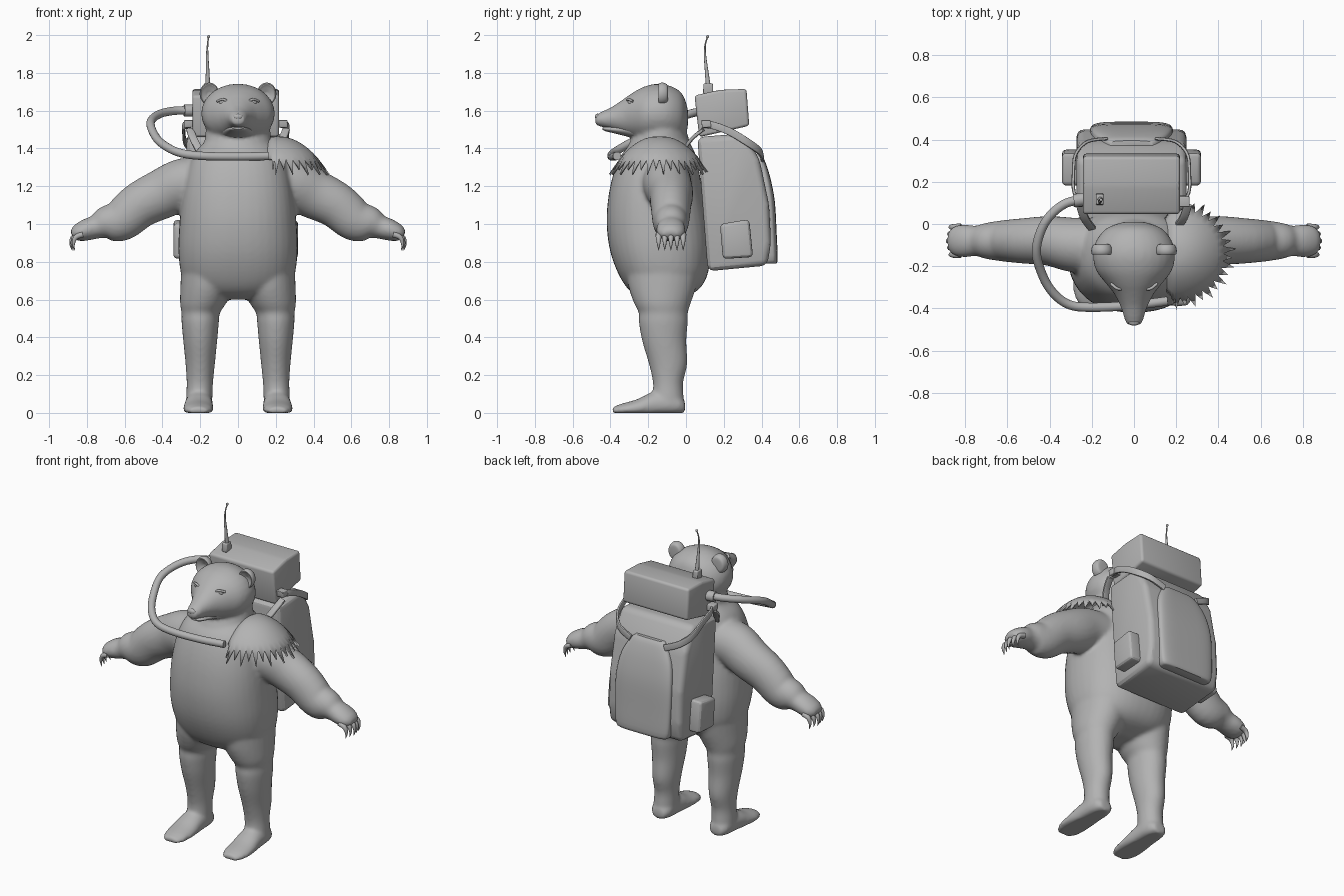
import bpy, bmesh, math
from mathutils import Vector

cube = bpy.data.objects.get("Cube")
if cube:
    bpy.data.objects.remove(cube, do_unlink=True)

X, Y, Z = Vector((1, 0, 0)), Vector((0, 1, 0)), Vector((0, 0, 1))

grey = bpy.data.materials.new("plain_grey")
grey.use_nodes = True
shade = (0.45, 0.45, 0.45, 1)
grey.diffuse_color = shade
grey.node_tree.nodes["Principled BSDF"].inputs["Base Color"].default_value = shade


def finish(name, bm, angle=0.7):
    """Turn a bmesh into a named, smooth shaded object."""
    bmesh.ops.recalc_face_normals(bm, faces=bm.faces)
    mesh = bpy.data.meshes.new(name)
    bm.to_mesh(mesh)
    bm.free()
    mesh.materials.append(grey)
    mesh.shade_smooth()
    mesh.set_sharp_from_angle(angle=angle)
    obj = bpy.data.objects.new(name, mesh)
    bpy.context.collection.objects.link(obj)
    return obj


def spline(points, steps):
    """Catmull-Rom interpolation of equal-length tuples."""
    result = []
    last = len(points) - 1
    for i in range(last):
        a, b, c, d = (points[min(max(k, 0), last)] for k in (i - 1, i, i + 1, i + 2))
        for s in range(steps):
            t = s / steps
            result.append([q + t / 2 * (r - p + t * (2 * p - 5 * q + 4 * r - w
                           + t * (3 * (q - r) + w - p))) for p, q, r, w in zip(a, b, c, d)])
    return result + [list(points[-1])]


def loft(name, rings, ref=X, normal=None, power=2, seg=28, steps=4):
    """Skin rings (x, y, z, radius along ref, other radius) along their path."""
    rings = spline(rings, steps)
    centres = [Vector(r[:3]) for r in rings]
    bm = bmesh.new()
    loops = []
    for i, ring in enumerate(rings):
        n = normal or (centres[min(i + 1, len(rings) - 1)] - centres[max(i - 1, 0)]).normalized()
        u = (ref - n * ref.dot(n)).normalized()
        v = n.cross(u)
        loop = []
        for k in range(seg):
            angle = math.tau * k / seg
            c, s = math.cos(angle), math.sin(angle)
            c, s = (math.copysign(abs(q) ** (2 / power), q) for q in (c, s))
            p = centres[i] + u * c * max(ring[3], 0.001) + v * s * max(ring[4], 0.001)
            p.z = max(p.z, 0)
            loop.append(bm.verts.new(p))
        loops.append(loop)
    for low, high in zip(loops, loops[1:]):
        for k in range(seg):
            j = (k + 1) % seg
            bm.faces.new((low[k], low[j], high[j], high[k]))
    bm.faces.new(loops[0])
    bm.faces.new(loops[-1])
    return finish(name, bm)


def tube(name, points, radius, ref=Z, seg=14, steps=6):
    return loft(name, [(*p, radius, radius) for p in points], ref, seg=seg, steps=steps)


def prism(name, outline, left, right, bevel):
    """Extrude a side (y, z) outline across x and round its edges."""
    bm = bmesh.new()
    sides = [[bm.verts.new((x, y, z)) for y, z in outline] for x in (left, right)]
    for side in sides:
        bm.faces.new(side)
    for k in range(len(outline)):
        j = k - 1
        bm.faces.new((sides[0][j], sides[0][k], sides[1][k], sides[1][j]))
    bmesh.ops.recalc_face_normals(bm, faces=bm.faces)
    bmesh.ops.bevel(bm, geom=bm.edges[:], offset=bevel, segments=3, profile=0.5, affect='EDGES')
    return finish(name, bm, 0.5)


def ball(name, centre, size):
    bm = bmesh.new()
    bmesh.ops.create_uvsphere(bm, u_segments=20, v_segments=12, radius=1)
    for v in bm.verts:
        v.co = Vector(centre) + Vector(c * s for c, s in zip(v.co, size))
    return finish(name, bm)


def flip(side, points):
    return [(side * p[0], *p[1:]) for p in points]


# Torso, neck and head
skin = [loft("body", [
    (0, -.14, .60, .10, .07), (0, -.12, .64, .23, .17), (0, -.12, .72, .295, .23),
    (0, -.135, .85, .315, .265), (0, -.15, 1.0, .31, .27), (0, -.16, 1.15, .295, .25),
    (0, -.155, 1.28, .27, .225), (0, -.145, 1.37, .235, .195), (0, -.13, 1.43, .18, .15)],
    normal=Z, power=2.3, seg=40)]
skin.append(loft("neck", [(0, -.15, 1.32, .2, .2), (0, -.14, 1.42, .18, .165),
                          (0, -.13, 1.5, .17, .13), (0, -.13, 1.58, .15, .11)], normal=Z))
skin.append(loft("head", [
    (0, .01, 1.56, .05, .05), (0, -.02, 1.57, .13, .12), (0, -.08, 1.58, .18, .15),
    (0, -.15, 1.585, .195, .158), (0, -.22, 1.58, .18, .148), (0, -.28, 1.575, .135, .122),
    (0, -.33, 1.567, .095, .095), (0, -.39, 1.56, .064, .062), (0, -.44, 1.555, .049, .043),
    (0, -.48, 1.55, .033, .027)], normal=-Y))

for side, word in ((1, "left"), (-1, "right")):
    # Arms, legs and feet, fused into the body below
    skin.append(loft(word + "_arm", flip(side, [
        (.12, -.11, 1.23, .14, .13), (.28, -.10, 1.212, .13, .138), (.40, -.08, 1.16, .118, .132),
        (.52, -.08, 1.10, .108, .122), (.62, -.08, 1.02, .098, .112), (.70, -.08, 1.005, .086, .09),
        (.75, -.08, .985, .072, .064), (.80, -.08, .97, .078, .058), (.85, -.08, .95, .07, .046),
        (.875, -.08, .935, .045, .025)]), ref=Y))
    skin.append(loft(word + "_leg", flip(side, [
        (.16, -.12, .80, .14, .2), (.165, -.125, .67, .14, .18), (.185, -.125, .58, .122, .15),
        (.197, -.12, .53, .102, .13), (.2, -.12, .48, .099, .13), (.2, -.115, .38, .09, .117),
        (.2, -.095, .26, .078, .102), (.202, -.095, .16, .07, .08), (.205, -.095, .08, .07, .083),
        (.205, -.09, .02, .068, .075)]), normal=-Z))
    skin.append(loft(word + "_foot", flip(side, [
        (.205, -.005, .03, .04, .03), (.205, -.05, .045, .066, .06), (.207, -.16, .045, .074, .07),
        (.21, -.26, .025, .08, .047), (.21, -.34, .015, .074, .034), (.21, -.39, .01, .045, .02)]),
        normal=-Y))

    # Claws
    for i in range(5):
        y = -.145 + .0325 * i
        inset = .014 * abs(i - 2) / 2
        loft(f"{word}_claw_{i + 1}", flip(side, [
            (.835 - inset, y, .945, .017, .016), (.872 - inset, y, .93, .015, .014),
            (.885 - inset, y, .895, .009, .008), (.878 - inset, y, .86, .001, .001)]), ref=Y, seg=10)

    # Cupped ears and eyes
    loft(word + "_ear", [(side * .152, y, z, r, r * 1.15) for y, z, r in (
        (-.095, 1.69, .02), (-.10, 1.69, .042), (-.125, 1.69, .051), (-.145, 1.688, .047),
        (-.137, 1.686, .036), (-.122, 1.685, .01))], normal=-Y)
    ball(word + "_eye", (side * .08, -.293, 1.643), (.02, .014, .013))
    tube(word + "_eyelid", flip(side, [(.05, -.308, 1.645), (.08, -.306, 1.66),
                                       (.11, -.282, 1.65)]), .007)

# Fuse the skin into one organic surface
bpy.ops.object.select_all(action='DESELECT')
for part in skin:
    part.select_set(True)
bpy.context.view_layer.objects.active = skin[0]
bpy.ops.object.join()
remesh = skin[0].modifiers.new("fuse", 'REMESH')
remesh.mode = 'VOXEL'
remesh.voxel_size = .011
remesh.use_smooth_shade = True
relax = skin[0].modifiers.new("relax", 'SMOOTH')
relax.factor = .5
relax.iterations = 8

# Nose and open lower jaw
ball("nose", (0, -.468, 1.568), (.026, .014, .016))
loft("lower_jaw", [(0, -.22, 1.49, .12, .06), (0, -.31, 1.497, .075, .035),
                   (0, -.38, 1.5, .052, .02), (0, -.425, 1.503, .04, .012),
                   (0, -.443, 1.505, .022, .006)], normal=-Y)

# Fringed mantle on the left shoulder
bm = bmesh.new()
count, rows = 76, 8
grid = []
for row in range(1, rows + 1):
    loop = []
    for k in range(count):
        angle = math.tau * k / count
        c, s = math.cos(angle), math.sin(angle)
        t = .9 * row / rows
        if row == rows and k % 2 and c > -.25:
            t = 1.14 if k % 4 == 1 else 1.07
        reach = .25 if c > 0 else .1
        loop.append(bm.verts.new((.2 + reach * c * t, -.14 + .235 * s * t, 1.465 - .15 * t ** 2.2)))
    grid.append(loop)
bm.faces.new(grid[0])
for inner, outer in zip(grid, grid[1:]):
    for k in range(count):
        j = (k + 1) % count
        bm.faces.new((inner[k], outer[k], outer[j], inner[j]))
mantle = finish("shoulder_mantle", bm)
thick = mantle.modifiers.new("thickness", 'SOLIDIFY')
thick.thickness = .012

# Backpack
mid = -.012
prism("backpack", [(.06, 1.46), (.31, 1.48), (.39, 1.34), (.44, 1.1), (.45, .9), (.43, .78),
                   (.115, .75)], mid - .26, mid + .26, .035)
prism("top_case", [(.045, 1.68), (.18, 1.71), (.32, 1.715), (.335, 1.52), (.07, 1.46)],
      mid - .23, mid + .23, .016)
loft("back_panel", [(mid, y, z, w, d) for y, z, w, d in (
    (.44, .79, .15, .03), (.445, .81, .185, .04), (.44, .95, .195, .04), (.43, 1.12, .195, .04),
    (.405, 1.25, .175, .04), (.38, 1.34, .13, .035), (.37, 1.37, .10, .025))],
    normal=Z, power=4, seg=40)
for side, word in ((1, "left"), (-1, "right")):
    prism(word + "_pocket", [(.18, 1.0), (.335, 1.025), (.355, .825), (.195, .815)],
          mid + side * .22, mid + side * .33, .022)
    strap = [(.235, .09, 1.53), (.272, .15, 1.52), (.275, .24, 1.485), (.265, .33, 1.43),
             (.21, .39, 1.385), (.12, .405, 1.345)]
    loft(word + "_strap", [(mid + side * x, y, z, .02, .008) for x, y, z in strap],
         ref=Z, power=4, seg=16)
    prism(word + "_buckle", [(.08, 1.55), (.13, 1.55), (.135, 1.51), (.085, 1.51)],
          mid + side * .22, mid + side * .275, .006)
    harness = [(.2, -.02, 1.38), (.235, .03, 1.45), (.255, .09, 1.5)]
    loft(word + "_harness", [(side * x, y, z, .02, .01) for x, y, z in harness], ref=X, power=4, seg=16)

# Hose with its coupling
tube("hose", [(-.22, .12, 1.6), (-.33, .095, 1.6), (-.42, .01, 1.58), (-.463, -.12, 1.535),
              (-.435, -.24, 1.46), (-.38, -.33, 1.41), (-.3, -.385, 1.375), (-.18, -.395, 1.36),
              (0, -.385, 1.357), (.16, -.365, 1.36)], .022)
tube("hose_coupling", [(-.22, .12, 1.6), (-.285, .11, 1.6)], .032)

# Antenna
prism("antenna_base", [(.09, 1.69), (.145, 1.69), (.142, 1.745), (.093, 1.745)], -.18, -.145, .006)
loft("antenna", [(-.16, .118, 1.73, .013, .013), (-.161, .108, 1.82, .009, .009),
                 (-.163, .1, 1.9, .006, .006), (-.161, .102, 1.95, .004, .004),
                 (-.156, .114, 1.99, .004, .004)], normal=Z, seg=12)
ball("antenna_tip", (-.156, .114, 1.992), (.008, .008, .008))
